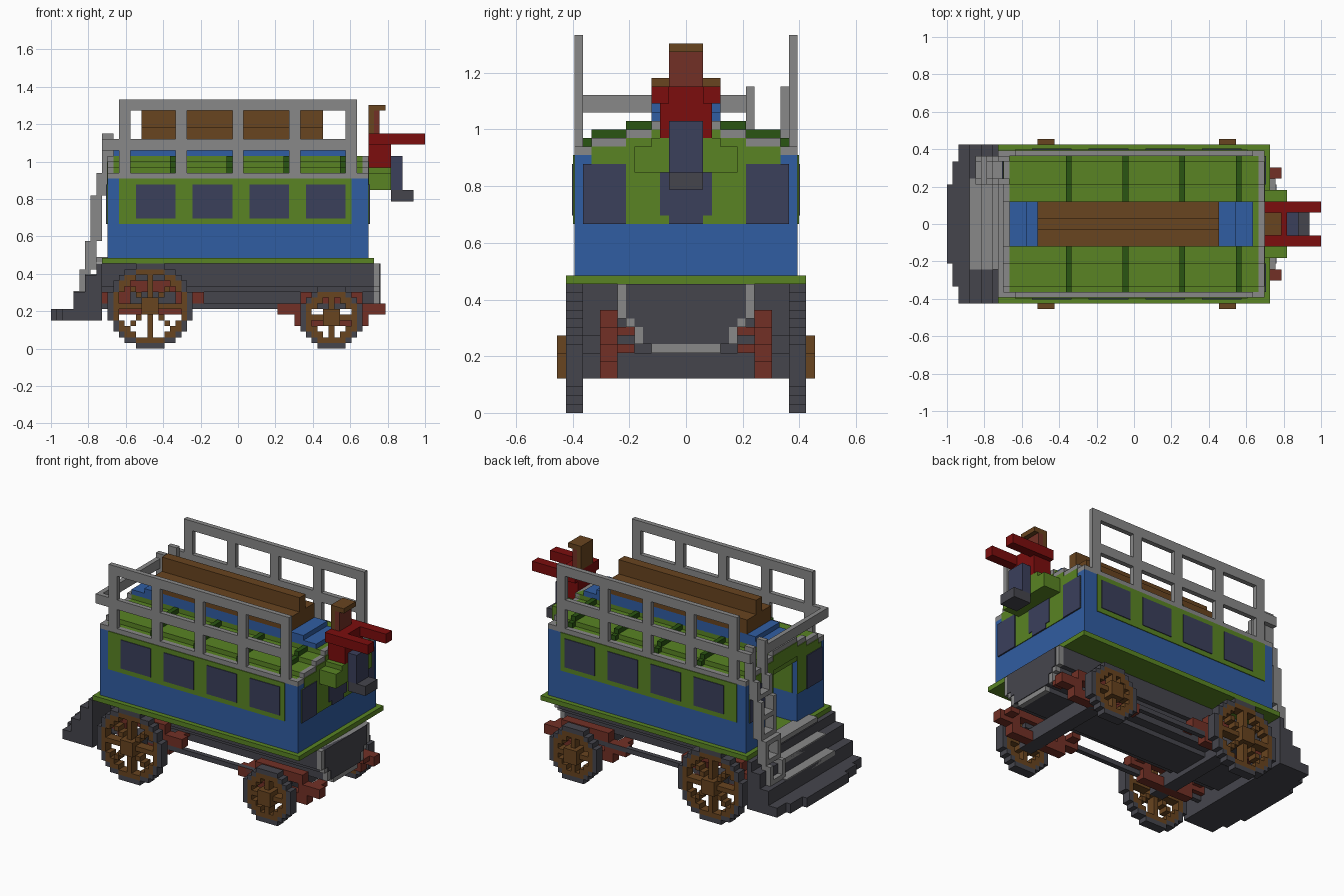
import bpy, bmesh, math
from mathutils import Vector

cube = bpy.data.objects.get("Cube")
if cube:
    bpy.data.objects.remove(cube, do_unlink=True)

UNIT = 1 / 33      # one block
THIN = 0.15        # plate thickness in blocks


def material(name, r, g, b):
    m = bpy.data.materials.new(name)
    m.use_nodes = True
    m.diffuse_color = (r, g, b, 1)
    m.node_tree.nodes["Principled BSDF"].inputs["Base Color"].default_value = (r, g, b, 1)
    return m


blue = material("blue_paint", .03, .11, .36)
green = material("green_paint", .1, .23, .017)
dark_green = material("dark_green_paint", .023, .09, .006)
brown = material("brown_wood", .14, .058, .014)
navy = material("navy_glass", .043, .05, .105)
dark_grey = material("dark_grey_iron", .06, .06, .073)
light_grey = material("light_grey_metal", .25, .25, .25)
rust = material("rust_brown", .17, .03, .019)
red = material("red_cloth", .2, .004, .004)


def part(name, mat, boxes, mirror=False):
    """Join blocks given as (x range, y range, z range); mirror copies across y."""
    bm = bmesh.new()
    boxes = list(boxes)
    if mirror:
        boxes += [(x, (-y[1], -y[0]), z) for x, y, z in boxes]
    for spans in boxes:
        lo = Vector([s[0] for s in spans])
        hi = Vector([s[1] for s in spans])
        made = bmesh.ops.create_cube(bm, size=1)["verts"]
        for v in made:
            v.co = ((lo + hi) / 2 + Vector(a * b for a, b in zip(v.co, hi - lo))) * UNIT
    mesh = bpy.data.meshes.new(name)
    bm.to_mesh(mesh)
    bm.free()
    mesh.materials.append(mat)
    obj = bpy.data.objects.new(name, mesh)
    bpy.context.collection.objects.link(obj)
    return obj


def both(half):
    return (-half, half)


# Wheels, made ring by ring from blocks
def wheel(name, cx, n, diagonals):
    tyre, wood = [], []
    radius = n / 2
    for i in range(n):
        for j in range(n):
            u, v = i + .5 - radius, j + .5 - radius
            d = math.hypot(u, v)
            box = ((cx + u - .5, cx + u + .5), (12, 14), (j, j + 1))
            spoke = u == 0 or v == 0 or (diagonals and abs(u) == abs(v))
            if radius - 1 < d <= radius + .1:
                tyre.append(box)
            elif d <= radius - 1 and (d > radius - 2.1 or spoke or d < 1.6):
                wood.append(box)
    hub = (radius - 1.5, radius + 1.5)
    wood.append(((cx - 1.5, cx + 1.5), (14, 15), hub))
    part(name + "_tyres", dark_grey, tyre, True)
    part(name + "_spokes", brown, wood, True)
    part(name + "_axle", dark_grey, [((cx - 1.5, cx + 1.5), both(12), hub)])


wheel("front_wheel", 16.5, 11, False)
wheel("rear_wheel", -15.5, 15, True)


# Leaf springs beside each wheel
def springs(name, x0, x1, z):
    side = (8, 10)
    part(name, rust, [
        ((x0, x0 + 5), side, (z, z + 2)), ((x1 - 5, x1), side, (z, z + 2)),
        ((x0 + 4, x1 - 4), side, (z + 2, z + 4)),
        ((x0 + 3, x1 - 3), side, (z - 2, z)),
        ((x0 + 1, x0 + 3), (6, 8), (z + 1, z + 2)),
        ((x1 - 3, x1 - 1), (6, 8), (z + 1, z + 2))], True)


springs("front_springs", 7, 26, 6)
springs("rear_springs", -24, -6, 8)

# Rounded under-body with a rimmed front end
tub = [(8, 11, 15), (7, 10, 11), (6, 8, 10), (4, 7, 8)]
part("under_body", dark_grey, [((-24, 24), both(w), (a, b)) for w, a, b in tub])
part("under_body_rim", light_grey, [((24, 25), both(w), (a, b)) for w, a, b in tub])
part("under_body_front", dark_grey,
     [((24, 25 + THIN), both(w - 1), (max(a, 8), b)) for w, a, b in tub[:3]])
part("chassis_rails", dark_grey, [((-24, 19), (9, 10), (7, 8))], True)
part("floor_edge", green, [(both(24), both(14), (15, 16))])

# Cabin with an open rear doorway
part("cabin", blue, [((-17, 23), both(13), (16, 30)),
                     ((-23, -17), (4, 13), (16, 30)), ((-23, -17), (-13, -4), (16, 30))])
part("door_lintel", green, [((-23, -17), both(4), (29, 30))])
part("doorway_back", dark_grey, [((-17 - THIN, -17), both(4), (16, 29))])
part("door_jambs", green, [((-22, -17), (4 - THIN, 4), (22, 29))], True)

# Painted panels and windows
side_skin = (13, 13 + THIN)
glass_skin = (13, 13 + 2 * THIN)
part("side_panels", green, [((-21, 20), side_skin, (22, 30))], True)
part("side_windows", navy,
     [((x, x + 7), glass_skin, (23, 29)) for x in range(-18, 13, 10)], True)
part("front_panel", green, [((23, 23 + THIN), both(12), (22, 29)),
                            ((23, 23 + THIN), both(11), (29, 30))])
part("rear_panels", green, [((-23 - THIN, -23), (4, 12), (22, 30))], True)
part("front_windows", navy, [((23, 23 + 2 * THIN), (7, 12), (22, 29))], True)
part("rear_windows", navy, [((-23 - 2 * THIN, -23), (7, 12), (22, 29))], True)
part("front_middle_window", navy, [((23, 23 + 2 * THIN), both(3), (23, 28)),
                                   ((23, 23 + 2 * THIN), both(2), (22, 29))])

# Stepped roof, end arches, gutters and ribs
arch = [(13, 30), (11, 31), (7, 32), (4, 33)]
part("roof", green, [(both(22), both(min(w, 12)), (z, z + 1)) for w, z in arch])
part("gutters", light_grey, [(both(23), (12, 13), (30, 31))], True)
for name, x in (("front_arch", 22), ("rear_arch", -23)):
    part(name, light_grey, [((x, x + 1), both(w), (z, z + 1)) for w, z in arch])
    part(name + "_panel", green, [((x - THIN, x + 1 + THIN), both(w), (z - 1, z))
                                  for w, z in arch[1:]])
part("roof_ribs", dark_green,
     [((x, x + 1), both(w), (z, z + 1)) for x in range(-12, 19, 10)
      for w, z in ((12, 31), (11, 32), (7, 33))])

# Back-to-back roof bench
part("bench_base", blue, [((-22, 21), both(4), (33.9, 35)), ((-19, 18), both(4), (35, 36))])
part("bench_seats", brown, [((-17, 15), both(4), (36, 39))])
part("bench_back", brown, [((-17, 15), both(1), (39, 42))])

# Roof railings
rail = (12, 13)
part("railing_posts", light_grey,
     [((x, x + 2), rail, (30, 42)) for x in range(-21, 20, 10)], True)
part("railing_top", light_grey, [(both(21), rail, (42, 44))], True)
part("railing_middle", light_grey, [((-24, 20), rail, (35, 37))], True)
part("railing_rear", light_grey, [((-24, -23), (-13, 8), (35, 37))])

# Leaning ladder to the roof
lean = [(-28, 10, 14), (-27, 14, 19), (-26, 19, 27), (-25, 27, 31), (-24, 31, 38)]
ladder = []
for x, a, b in lean:
    ladder += [((x, x + 2), (y, y + 1), (a, b)) for y in (7, 11)]
    if b < 38:
        ladder += [((x, x + 2), (8, 11), (z, z + 1)) for z in range(a, b, 4)]
part("ladder", light_grey, ladder)

# Rear platform and steps
part("platform", dark_grey, [((-33, -24), both(7), (5, 7)), ((-32, -24), both(11), (5, 7)),
                             ((-31, -24), both(14), (5, 7))])
part("step_blocks", dark_grey, [((x, -24), both(14), (7, z))
                                for x, z in ((-29, 10), (-27, 13), (-25, 15))])
part("step_treads", light_grey, [((x, x + 3), both(8), (z, z + 1))
                                 for x, z in ((-29, 9.2), (-27, 12.2), (-25, 15.2))])

# Driver on the box seat
part("driver_seat", green, [((23, 27), both(6), (28, 31)), ((23, 27), both(4), (31, 32)),
                            ((21, 23), both(4), (31, 34))])
part("driver_legs", navy, [((27, 29), both(2), (28, 34))])
part("driver_boots", dark_grey, [((27, 31), both(2), (26, 28))])
part("driver_coat", red, [((23, 27), both(3), (32, 38))])
part("driver_arms", red, [((23, 33), (2, 4), (36, 38))], True)
part("driver_face", rust, [((24, 25), both(2), (38, 42))])
part("driver_hair", brown, [((23, 24), both(2), (38, 42))])
part("driver_hat", brown, [((23, 26), both(2), (42, 43))])
